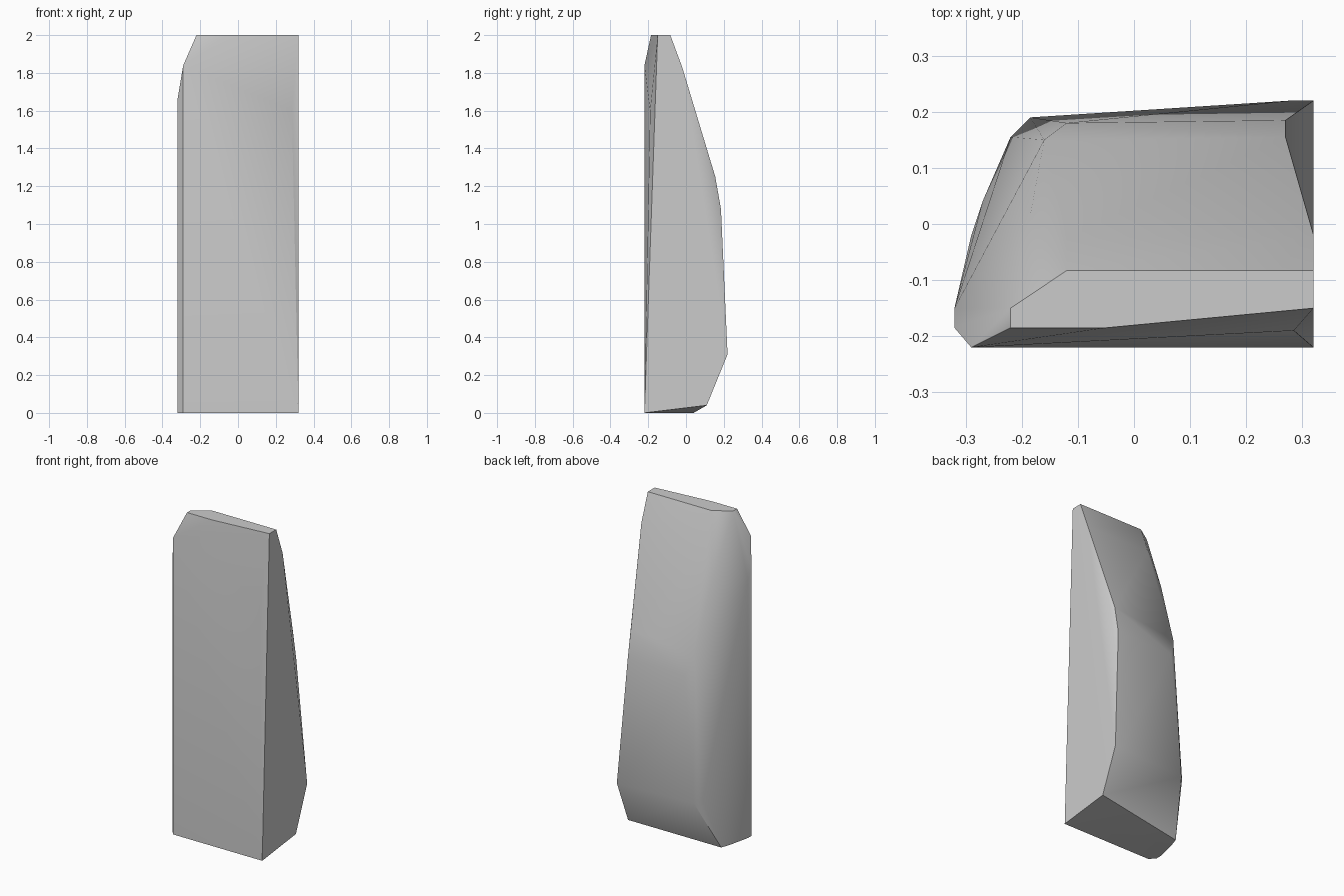
import bpy
import bmesh
import math

default_cube = bpy.data.objects.get("Cube")
if default_cube:
    bpy.data.objects.remove(default_cube, do_unlink=True)


def make_material(name, color):
    mat = bpy.data.materials.new(name)
    mat.use_nodes = True
    mat.diffuse_color = color
    mat.node_tree.nodes["Principled BSDF"].inputs["Base Color"].default_value = color
    return mat


def hull_object(name, points, mat):
    """Wrap the corner points in a convex block and shade it by angle."""
    bm = bmesh.new()
    for point in points:
        bm.verts.new(point)
    result = bmesh.ops.convex_hull(bm, input=bm.verts[:])
    leftovers = set(result["geom_interior"]) | set(result["geom_unused"])
    loose = [item for item in leftovers if isinstance(item, bmesh.types.BMVert)]
    bmesh.ops.delete(bm, geom=loose, context="VERTS")
    bmesh.ops.dissolve_limit(bm, angle_limit=math.radians(0.5),
                             verts=bm.verts[:], edges=bm.edges[:])
    bmesh.ops.recalc_face_normals(bm, faces=bm.faces[:])
    mesh = bpy.data.meshes.new(name)
    bm.to_mesh(mesh)
    bm.free()
    mesh.materials.append(mat)
    obj = bpy.data.objects.new(name, mesh)
    bpy.context.collection.objects.link(obj)
    bpy.ops.object.select_all(action="DESELECT")
    obj.select_set(True)
    bpy.context.view_layer.objects.active = obj
    bpy.ops.object.shade_smooth_by_angle(angle=math.radians(32))
    return obj


# Flat front with a slightly twisted edge on the straight side
front_edges = [
    (-0.29, -0.22, 0), (-0.29, -0.22, 1.84),
    (0.32, -0.22, 0), (0.285, -0.19, 1.6), (0.32, -0.15, 2),
]

# Narrow sloping top
top_rim = [
    (-0.22, -0.185, 2), (-0.05, -0.185, 2), (-0.22, -0.15, 2),
    (-0.12, -0.083, 2), (0.32, -0.083, 2),
]

# Back edge along the straight side, with a long chamfer in the middle
straight_back_edge = [
    (0.32, -0.02, 1.83), (0.27, 0.155, 1.25), (0.27, 0.185, 1.08),
    (0.28, 0.22, 0.31), (0.32, 0.22, 0.31), (0.32, 0.11, 0.04),
]

# Rounded back corner on the worn side
worn_back_edge = [
    (-0.12, -0.025, 1.83), (-0.185, 0.015, 1.61), (-0.16, 0.15, 1.2),
    (-0.12, 0.18, 1.08), (-0.185, 0.19, 0.31), (-0.22, 0.155, 0.32),
    (-0.27, 0.04, 0),
]

# Worn side running from the base up to the bevelled shoulder
worn_side = [(-0.32, y, z) for y in (-0.185, -0.15) for z in (0, 1.6)]
worn_side += [(-0.32, -0.185, 1.66), (-0.29, -0.02, 0)]

stone = make_material("stone grey", (0.6, 0.6, 0.6, 1))
hull_object("standing_stone",
            front_edges + top_rim + straight_back_edge + worn_back_edge + worn_side,
            stone)
